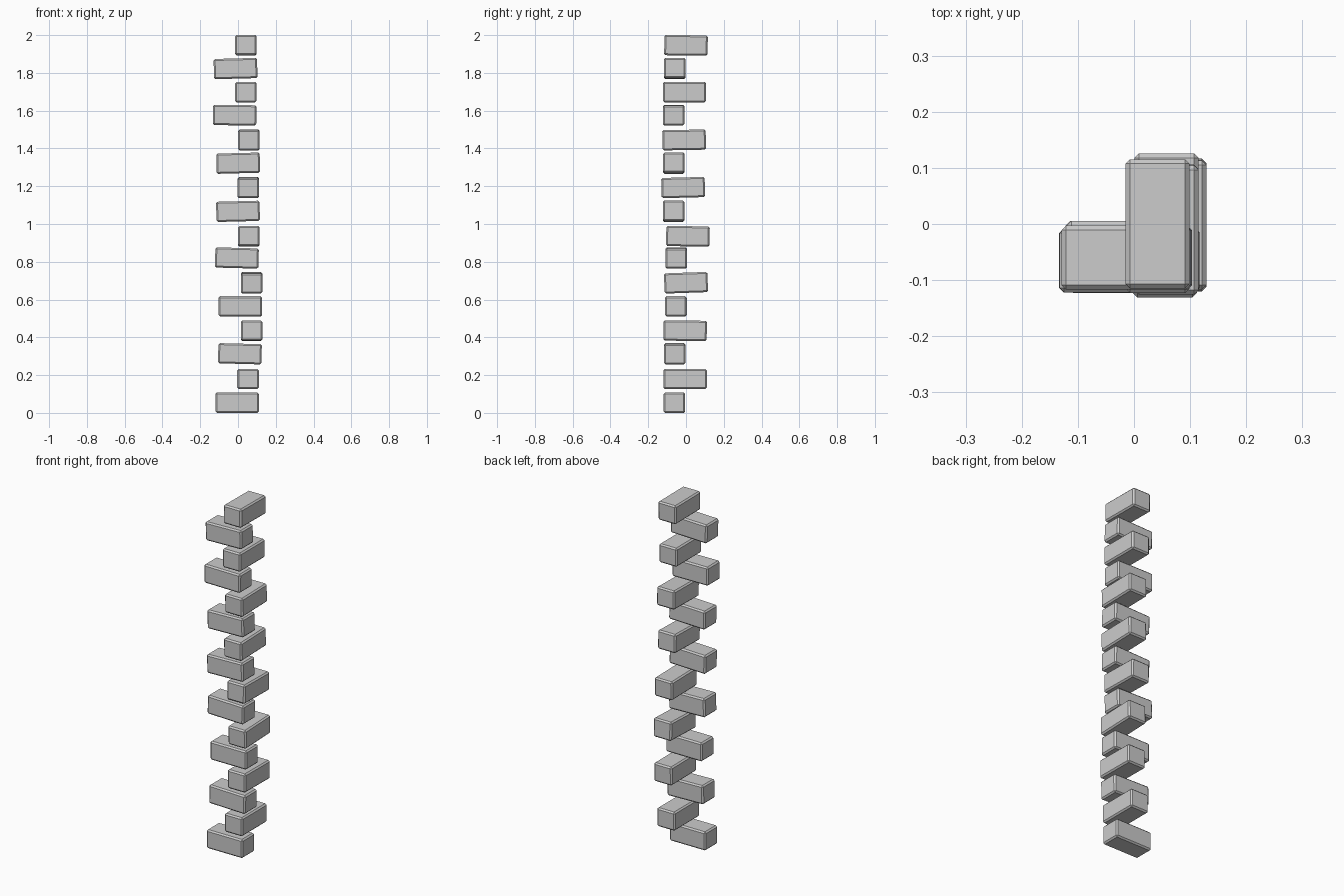
import bpy, bmesh
from math import radians

if "Cube" in bpy.data.objects:
    bpy.data.objects.remove(bpy.data.objects["Cube"])

LONG, SHORT, HEIGHT, CHAMFER = 0.23, 0.114, 0.107, 0.008

# centre x, y, z and slight tilt in degrees, bottom to top
STONES = [
    (-.005, -.061, .054, 0), (.053, -.005, .180, 0),
    (.010, -.060, .313, 1.5), (.072, -.005, .435, -0.5),
    (.013, -.053, .564, 0), (.072, .000, .689, 2),
    (-.006, -.052, .820, 1.5), (.058, .010, .935, -1),
    (.000, -.066, 1.067, -1.5), (.055, -.015, 1.193, 1.5),
    (.001, -.064, 1.322, -1.5), (.058, -.010, 1.445, 1),
    (-.018, -.065, 1.576, 0.5), (.042, -.008, 1.698, 0),
    (-.013, -.060, 1.823, -1.5), (.042, .000, 1.946, -0.5),
]


def stone(name, size, loc, rot):
    """Chamfered rectangular block."""
    bm = bmesh.new()
    bmesh.ops.create_cube(bm, size=1)
    bmesh.ops.scale(bm, vec=size, verts=bm.verts)
    bmesh.ops.bevel(bm, geom=bm.edges[:], offset=CHAMFER, segments=1, affect='EDGES')
    mesh = bpy.data.meshes.new(name)
    bm.to_mesh(mesh)
    bm.free()
    obj = bpy.data.objects.new(name, mesh)
    obj.location, obj.rotation_euler = loc, rot
    bpy.context.collection.objects.link(obj)


# Corner stones alternate between running along x and along y
for i, (x, y, z, tilt) in enumerate(STONES):
    t = radians(tilt)
    if i % 2 == 0:
        stone(f"side_stone_{i + 1}", (LONG, SHORT, HEIGHT), (x, y, z), (0, t, 0))
    else:
        stone(f"return_stone_{i + 1}", (SHORT, LONG, HEIGHT), (x, y, z), (t, 0, 0))
